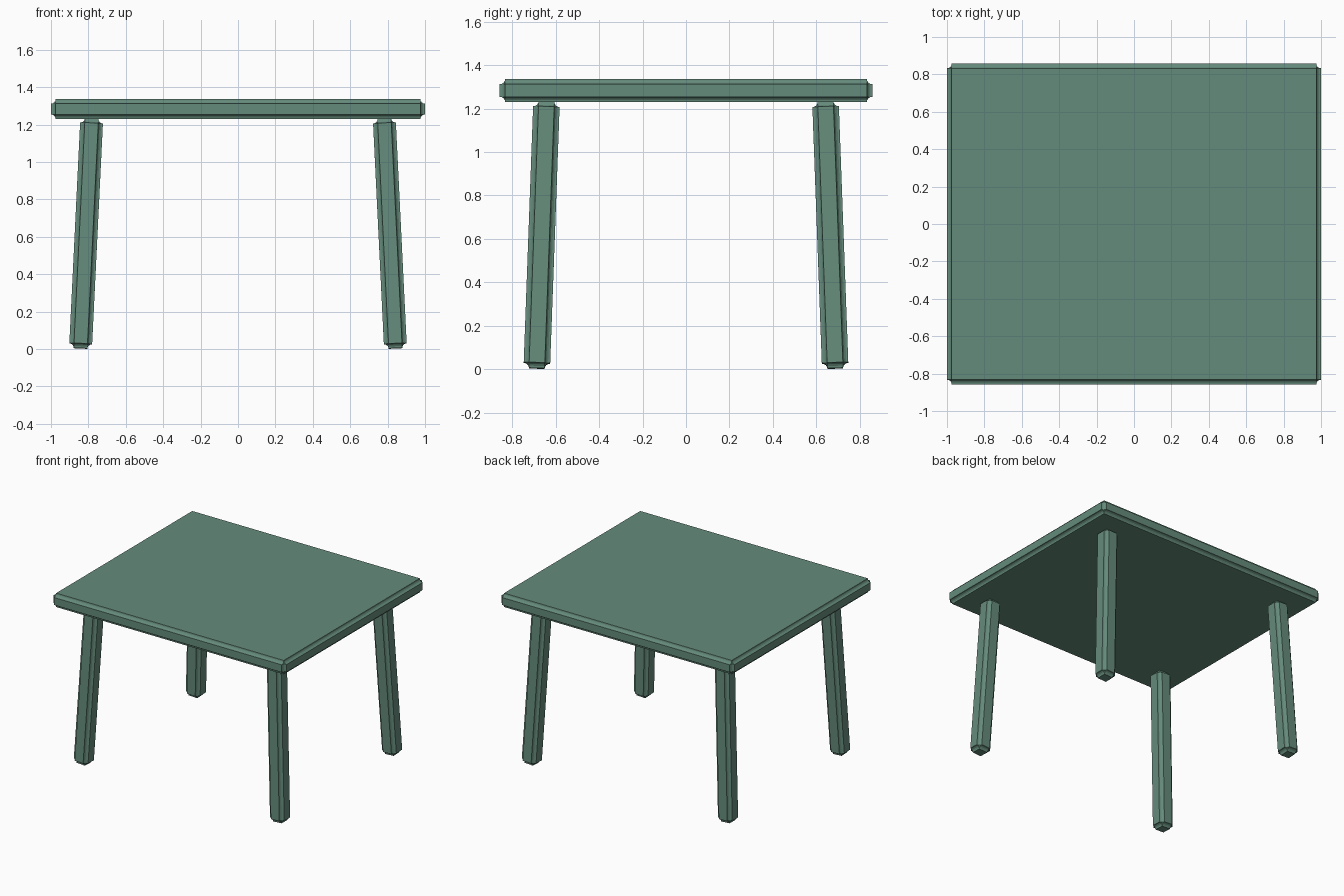
import bpy
from mathutils import Vector

if "Cube" in bpy.data.objects:
    bpy.data.objects.remove(bpy.data.objects["Cube"])


def grooved_box(name, size, location, rotation=None):
    """Box whose edges are cut with a concave, stepped bevel."""
    bpy.ops.mesh.primitive_cube_add(size=1, location=location)
    ob = bpy.context.object
    ob.name = name
    ob.scale = size
    bpy.ops.object.transform_apply(location=False, rotation=False, scale=True)
    if rotation:
        ob.rotation_euler = rotation
    bev = ob.modifiers.new("edge_groove", "BEVEL")
    bev.width = 0.025
    bev.segments = 4
    bev.profile = 0.08
    bev.limit_method = "NONE"
    mat = bpy.data.materials.get("green_paint")
    if mat is None:
        mat = bpy.data.materials.new("green_paint")
        mat.diffuse_color = (0.13, 0.26, 0.2, 1)
        mat.use_nodes = True
        mat.node_tree.nodes["Principled BSDF"].inputs["Base Color"].default_value = mat.diffuse_color
    ob.data.materials.append(mat)
    return ob


# Table top
grooved_box("table_top", (2.0, 1.715, 0.108), (0, 0, 1.283))

# Four splayed legs, running from foot centre to the underside of the top
for sx, side in ((-1, "left"), (1, "right")):
    for sy, end in ((-1, "front"), (1, "back")):
        foot = Vector((sx * 0.842, sy * 0.687, 0.004))
        head = Vector((sx * 0.782, sy * 0.642, 1.232))
        axis = head - foot
        rot = Vector((0, 0, 1)).rotation_difference(axis).to_euler()
        grooved_box(f"{end}_{side}_leg", (0.122, 0.122, axis.length),
                    (foot + head) / 2, rot)
